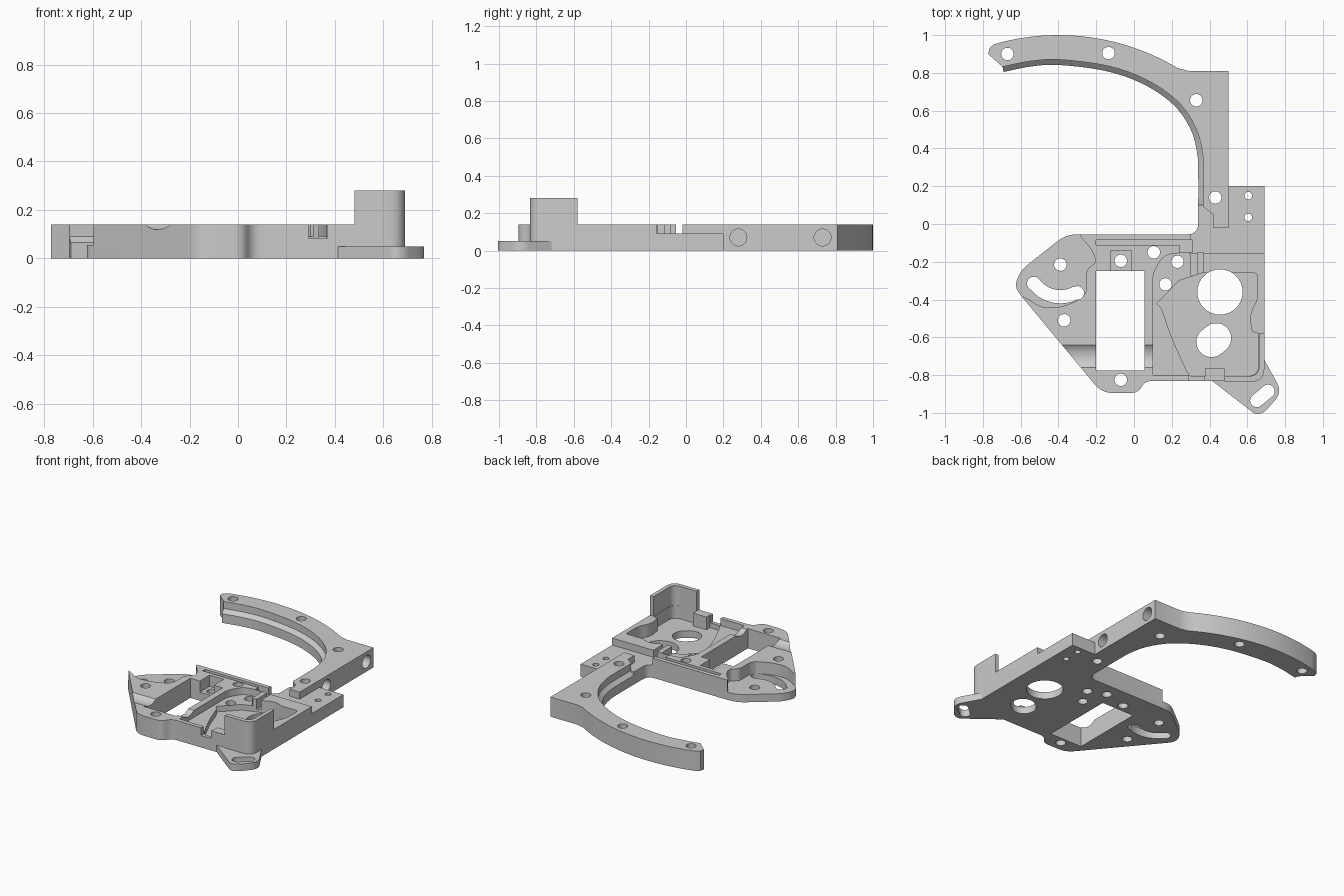
import bpy, bmesh, math
from mathutils import Vector

cube = bpy.data.objects.get("Cube")
if cube:
    bpy.data.objects.remove(cube, do_unlink=True)

grey = bpy.data.materials.new("plain grey")
grey.use_nodes = True
grey.diffuse_color = (0.6, 0.6, 0.6, 1)
grey.node_tree.nodes["Principled BSDF"].inputs["Base Color"].default_value = (0.6, 0.6, 0.6, 1)

TOP = 0.14


def make(name, bm):
    bmesh.ops.recalc_face_normals(bm, faces=bm.faces)
    mesh = bpy.data.meshes.new(name)
    bm.to_mesh(mesh)
    bm.free()
    mesh.materials.append(grey)
    ob = bpy.data.objects.new(name, mesh)
    bpy.context.collection.objects.link(ob)
    return ob


def prism(name, pts, z0, z1):
    bm = bmesh.new()
    face = bm.faces.new([bm.verts.new((p[0], p[1], z0)) for p in pts])
    geo = bmesh.ops.extrude_face_region(bm, geom=[face])["geom"]
    bmesh.ops.translate(bm, vec=(0, 0, z1 - z0),
                        verts=[v for v in geo if isinstance(v, bmesh.types.BMVert)])
    # The extrusion can drop the starting cap, so close it when open
    rim = [e for e in bm.edges if e.is_boundary]
    if rim:
        bmesh.ops.contextual_create(bm, geom=rim)
    return make(name, bm)


def rounded(pts, steps=6):
    """Closed outline whose points may carry a corner size as third value."""
    out = []
    for i, p in enumerate(pts):
        c = Vector(p[:2])
        if len(p) < 3:
            out.append(c)
            continue
        a = Vector(pts[i - 1][:2]) - c
        b = Vector(pts[(i + 1) % len(pts)][:2]) - c
        size = min(p[2], 0.48 * a.length, 0.48 * b.length)
        a, b = c + a.normalized() * size, c + b.normalized() * size
        for k in range(steps + 1):
            t = k / steps
            out.append(a * (1 - t) ** 2 + c * 2 * t * (1 - t) + b * t * t)
    return out


def spline(pts, steps=6):
    """Smooth path through the given points."""
    p = [Vector(q) for q in pts]
    p = [p[0] * 2 - p[1]] + p + [p[-1] * 2 - p[-2]]
    out = []
    for a, b, c, d in zip(p, p[1:], p[2:], p[3:]):
        for k in range(steps):
            t = k / steps
            out.append(0.5 * (2 * b + (c - a) * t + (2 * a - 5 * b + 4 * c - d) * t * t
                              + (3 * b - a - 3 * c + d) * t ** 3))
    return out + [p[-2]]


def arc(x, y, r, a0, a1, n=24):
    angles = [math.radians(a0 + (a1 - a0) * k / n) for k in range(n + 1)]
    return [Vector((x + r * math.cos(a), y + r * math.sin(a))) for a in angles]


def circle(x, y, r):
    return arc(x, y, r, 0, 360, 32)[:-1]


def capsule(x0, y0, x1, y1, r):
    a = math.degrees(math.atan2(y1 - y0, x1 - x0))
    return arc(x0, y0, r, a + 90, a + 270, 12) + arc(x1, y1, r, a - 90, a + 90, 12)


def rect(x0, y0, x1, y1):
    return [(x0, y0), (x1, y0), (x1, y1), (x0, y1)]


def boolean(ob, tool):
    mod = ob.modifiers.new("cut", "BOOLEAN")
    mod.operation, mod.solver, mod.object = "DIFFERENCE", "EXACT", tool
    bpy.context.view_layer.objects.active = ob
    bpy.ops.object.modifier_apply(modifier=mod.name)
    bpy.data.objects.remove(tool, do_unlink=True)


def cut(ob, pts, z0=-0.1, z1=0.4):
    boolean(ob, prism("cutter", pts, z0, z1))


def rod(x, y, z, r, length):
    """Round cutter lying along x."""
    ob = prism("cutter", circle(0, 0, r), -length / 2, length / 2)
    ob.rotation_euler = (0, math.pi / 2, 0)
    ob.location = (x, y, z)
    bpy.context.view_layer.update()
    return ob


# Base plate with the low rear shelf and side block
base = prism("base_plate", rounded([
    (-0.36, -0.055, 0.06), (-0.6, -0.245, 0.06), (-0.635, -0.335, 0.05),
    (-0.17, -0.895, 0.06), (0.02, -0.895, 0.05), (0.06, -0.83, 0.04),
    (0.69, -0.83, 0.07), (0.69, 0.2), (0.5, 0.2), (0.5, 0.1), (0.34, 0.1),
    (0.34, -0.055, 0.06)]), 0, TOP)
cut(base, rect(0.3, -0.155, 0.8, 0.3), 0.09)

# Lowered left lobe
cut(base, spline([(-0.7, -0.36), (-0.585, -0.385), (-0.48, -0.44), (-0.36, -0.43),
                  (-0.26, -0.37), (-0.25, -0.25), (-0.205, -0.2), (-0.23, -0.13),
                  (-0.28, -0.07), (-0.31, 0)]) + [Vector((-0.7, 0))], 0.055)
cut(base, arc(-0.39, -0.215, 0.205, 215, 301) + arc(-0.39, -0.215, 0.135, 301, 215))
for x, y in [(-0.53, -0.315), (-0.3, -0.365)]:
    cut(base, circle(x, y, 0.036))

# Window, its notch, and the shallow round groove across the plate
cut(base, rect(-0.2, -0.775, 0.055, -0.25))
cut(base, rect(-0.125, -0.26, -0.015, -0.14), 0.06)
boolean(base, rod(-0.2, -0.70, 0.213, 0.095, 0.6))

# Cable channels behind the rear wall
cut(base, rect(-0.2, -0.112, 0.25, -0.085), 0.075)
cut(base, rect(0.24, -0.15, 0.31, -0.085), 0.075)
cut(base, rect(0.335, -0.3, 0.365, -0.15), 0.07)

# Right pocket: raised shelf on the left, deep floor on the right
cut(base, rounded([(0.1, -0.8), (0.32, -0.8), (0.36, -0.3), (0.3, -0.27), (0.3, -0.15, 0.03),
                   (0.16, -0.16, 0.05), (0.1, -0.26, 0.04)]), 0.09)
cut(base, [Vector((0.24, -0.3))] + spline([(0.12, -0.42), (0.15, -0.46), (0.2, -0.6), (0.28, -0.78)])
    + rounded([(0.3, -0.805), (0.66, -0.805, 0.06), (0.66, -0.58), (0.625, -0.57),
               (0.61, -0.48, 0.05), (0.655, -0.4, 0.04), (0.655, -0.26, 0.02), (0.36, -0.26)]), 0.05)
cut(base, rect(0.29, -0.9, 0.37, -0.78), 0.085)

# Through holes in the plate
for x, y, r in [(-0.39, -0.215, 0.033), (-0.37, -0.51, 0.033), (-0.07, -0.195, 0.033),
                (-0.07, -0.825, 0.033), (0.105, -0.15, 0.033), (0.23, -0.2, 0.033),
                (0.167, -0.32, 0.033), (0.455, -0.36, 0.12), (0.605, 0.15, 0.02),
                (0.605, 0.035, 0.02)]:
    cut(base, circle(x, y, r))
cut(base, capsule(0.41, -0.625, 0.435, -0.605, 0.08))

# Curved arm
inner = spline([(-0.69, 0.805), (-0.55, 0.833), (-0.4, 0.842), (-0.15, 0.81), (0.05, 0.74),
                (0.21, 0.63), (0.3, 0.5), (0.335, 0.37), (0.34, 0.25), (0.34, 0.09)])
outer = []
for i, p in enumerate(inner):
    d = (inner[min(i + 1, len(inner) - 1)] - inner[max(i - 1, 0)]).normalized()
    outer.append(p + Vector((-d.y, d.x)) * 0.028)
arm = prism("curved_arm", outer + [(0.42, 0.05), (0.42, -0.02), (0.5, -0.02), (0.5, 0.81),
                                   (0.29, 0.81)]
            + arc(-0.4, -0.228, 1.228, 59, 106)
            + [(-0.765, 0.932), (-0.772, 0.9)], 0, TOP)
for x, y in [(-0.67, 0.9), (-0.135, 0.905), (0.33, 0.655), (0.43, 0.14)]:
    cut(arm, circle(x, y, 0.033))
for y in (0.28, 0.73):
    boolean(arm, rod(0.5, y, 0.07, 0.045, 0.14))

# Sloped lip along the inside of the arm
bm = bmesh.new()
rings = [[bm.verts.new((q.x, q.y, z)) for q, z in ((a, 0), (a, 0.065), (b, 0.09), (b, 0))]
         for a, b in zip(inner, outer)]
for r, s in zip(rings, rings[1:]):
    for k in range(4):
        bm.faces.new((r[k], r[k - 1], s[k - 1], s[k]))
bm.faces.new(rings[0])
bm.faces.new(rings[-1])
lip = make("arm_lip", bm)

# Tall corner guard
guard = prism("corner_guard", rounded([
    (0.48, -0.805), (0.48, -0.835), (0.69, -0.835, 0.07), (0.69, -0.58), (0.662, -0.58),
    (0.662, -0.805, 0.055)]), 0.04, 0.28)
block = prism("wall_block", rect(0.375, -0.828, 0.48, -0.765), 0.04, TOP)

# Slotted mounting ear
ear = prism("mounting_ear", rounded([
    (0.4, -0.82), (0.645, -1.01, 0.07), (0.69, -0.997, 0.04), (0.785, -0.89, 0.06),
    (0.69, -0.72), (0.66, -0.79)]), 0, 0.05)
cut(ear, capsule(0.65, -0.935, 0.71, -0.885, 0.035))

# Smooth round walls, keep the edges sharp
bpy.ops.object.select_all(action="DESELECT")
for ob in (base, arm, lip, guard, block, ear):
    ob.select_set(True)
bpy.context.view_layer.objects.active = base
bpy.ops.object.shade_smooth_by_angle(angle=math.radians(30))
